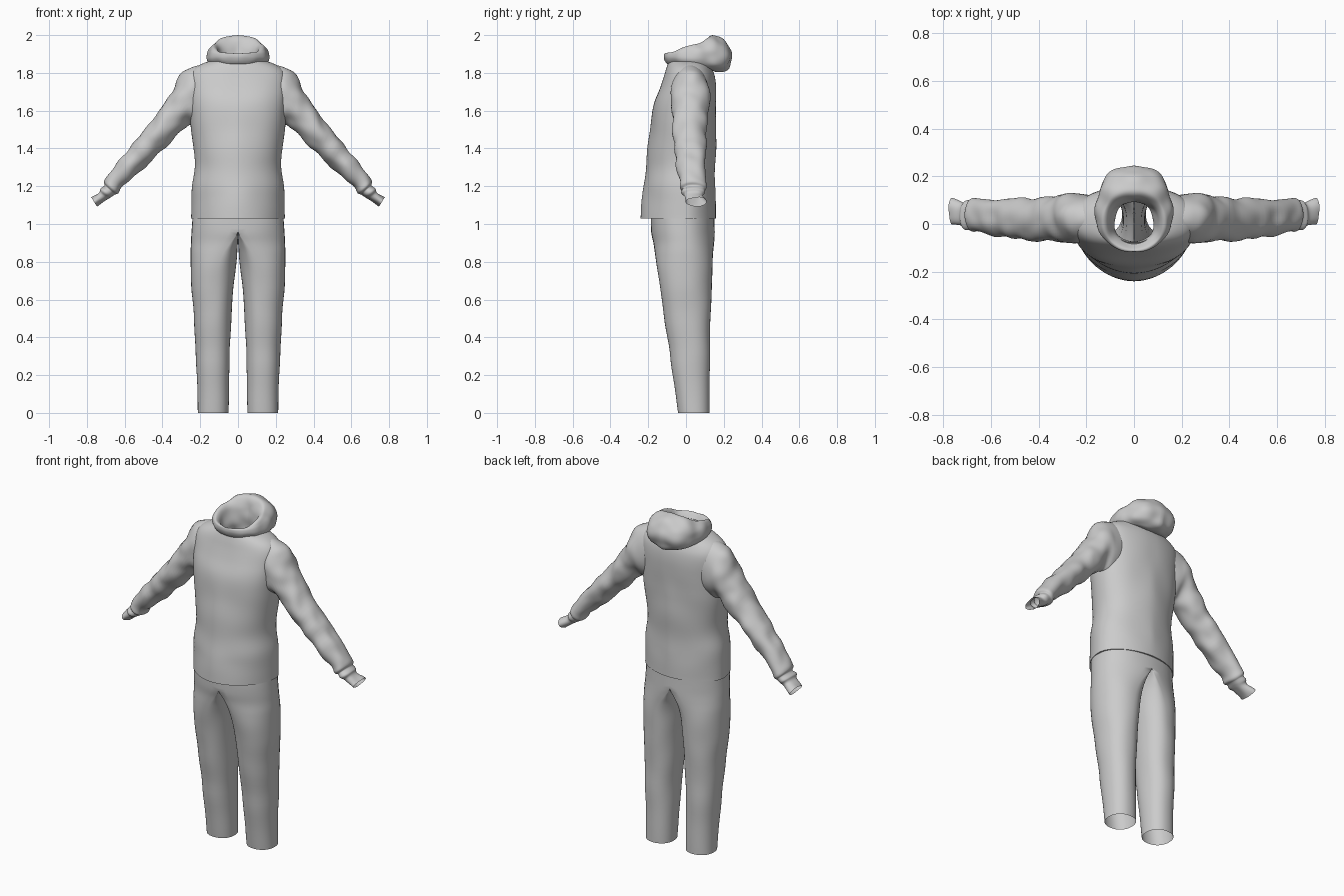
import bpy, bmesh
from math import sin, cos, pi, copysign
from mathutils import Vector, noise

cube = bpy.data.objects.get("Cube")
if cube:
    bpy.data.objects.remove(cube, do_unlink=True)

GREY = (0.6, 0.6, 0.6, 1.0)
cloth = bpy.data.materials.new("grey_cloth")
cloth.use_nodes = True
cloth.diffuse_color = GREY
cloth.node_tree.nodes["Principled BSDF"].inputs["Base Color"].default_value = GREY


def smooth_rows(rows, steps):
    """Catmull-Rom interpolation between rows of section parameters."""
    out = []
    for k in range(len(rows) - 1):
        quad = zip(rows[max(k - 1, 0)], rows[k], rows[k + 1], rows[min(k + 2, len(rows) - 1)])
        quad = list(quad)
        for s in range(steps):
            t = s / steps
            out.append([b + 0.5 * t * (c - a + t * (2*a - 5*b + 4*c - d + t * (3*(b - c) + d - a)))
                        for a, b, c, d in quad])
    return out + [list(rows[-1])]


def power(v, p):
    return copysign(abs(v) ** (2 / p), v)


def loft(name, rows, section, closed, steps=5, count=40, fold=0.0, freq=8.0):
    """Skin a mirrored half of a garment through its cross-sections."""
    bm = bmesh.new()
    span = 2 * pi if closed else pi
    n = count if closed else count + 1
    rings = []
    for row in smooth_rows(rows, steps):
        ring = []
        for i in range(n):
            t = -pi / 2 + span * i / count
            co = Vector(section(row, t))
            co.x = max(co.x, 0.0)
            ring.append(bm.verts.new(co))
        rings.append(ring)
    for low, high in zip(rings, rings[1:]):
        for i in range(count):
            j = (i + 1) % n
            bm.faces.new((low[i], low[j], high[j], high[i]))
    # soft cloth folds, fading out at the first edge
    bm.normal_update()
    for r, ring in enumerate(rings):
        for v in ring:
            on_seam = v.co.x < 0.0001
            v.co += v.normal * fold * min(1, r / 8) * noise.noise(v.co * freq)
            if on_seam:
                v.co.x = 0
    # remove the hidden wall where the two halves join
    wall = [f for f in bm.faces if all(v.co.x < 0.0001 for v in f.verts)]
    bmesh.ops.delete(bm, geom=wall, context='FACES')
    mesh = bpy.data.meshes.new(name)
    bm.to_mesh(mesh)
    bm.free()
    mesh.materials.append(cloth)
    obj = bpy.data.objects.new(name, mesh)
    bpy.context.collection.objects.link(obj)
    mirror = obj.modifiers.new("mirror", 'MIRROR')
    mirror.merge_threshold = 0.0005
    for poly in mesh.polygons:
        poly.use_smooth = True
    return obj


def leg_section(row, t):
    z, inner, outer, mid, front, back = row
    c, s = power(cos(t), 2.2), power(sin(t), 2.2)
    x = mid + c * ((outer - mid) if c > 0 else (mid - inner))
    return x, (front + back) / 2 + s * (back - front) / 2, z


def torso_section(row, t):
    z, width, front, back, p = row
    s = power(sin(t), p)
    return width * power(max(cos(t), 0), p), s * (back if s > 0 else -front), z


def sleeve_section(row, t):
    xt, zt, xb, zb, front, back = row
    c, s = cos(t), sin(t)
    return ((xt + xb) / 2 + c * (xt - xb) / 2,
            (front + back) / 2 - s * (back - front) / 2,
            (zt + zb) / 2 + c * (zt - zb) / 2)


def hood_section(row, t):
    width, front, back, z_front, z_side, z_back = row
    s = sin(t)
    z = z_side + s * (z_back - z_front) / 2 + s * s * ((z_back + z_front) / 2 - z_side)
    return (width * power(max(cos(t), 0), 2.2),
            (front + back) / 2 + s * (back - front) / 2, z)


# trousers: open tubes that merge above the crotch
loft("trousers", [
    (0.00, .050, .213, .13, -.042, .125),
    (0.20, .046, .218, .13, -.070, .126),
    (0.40, .041, .228, .13, -.100, .128),
    (0.60, .030, .240, .125, -.130, .132),
    (0.75, .015, .247, .11, -.150, .138),
    (0.84, .004, .250, .08, -.162, .143),
    (0.90, 0, .250, .04, -.172, .148),
    (0.96, 0, .249, 0, -.185, .152),
    (1.04, 0, .243, 0, -.185, .150),
], leg_section, True, fold=.006, freq=6)

# jacket body, open at the hem and neck
hem = (1.03, .248, -.240, .158, 1.9)
loft("jacket_body", [
    hem,
    (1.10, .248, -.235, .158, 1.9),
    (1.20, .244, -.225, .155, 1.95),
    (1.30, .230, -.213, .155, 2.0),
    (1.42, .235, -.200, .158, 2.1),
    (1.55, .250, -.185, .160, 2.2),
    (1.64, .260, -.168, .160, 2.3),
    (1.72, .264, -.140, .157, 2.3),
    (1.78, .256, -.120, .150, 2.3),
    (1.82, .232, -.108, .138, 2.2),
    (1.85, .185, -.098, .128, 2.1),
    (1.87, .130, -.090, .118, 2.0),
    (1.88, .100, -.080, .108, 2.0),
], torso_section, False, fold=.007, freq=6)

# hem turned under towards the waist
loft("jacket_hem", [(1.03, .232, -.178, .145, 2.1), hem], torso_section, False, steps=1)

# sleeves with gathered cuffs and open ends
loft("sleeves", [
    (.17, 1.845, .17, 1.53, -.070, .120),
    (.25, 1.830, .22, 1.52, -.080, .125),
    (.305, 1.785, .255, 1.53, -.080, .125),
    (.35, 1.705, .29, 1.50, -.075, .120),
    (.40, 1.625, .345, 1.45, -.070, .113),
    (.48, 1.515, .41, 1.385, -.068, .108),
    (.56, 1.420, .485, 1.315, -.060, .105),
    (.64, 1.325, .565, 1.24, -.045, .104),
    (.695, 1.255, .615, 1.19, -.035, .104),
    (.71, 1.225, .635, 1.165, -.033, .105),
    (.706, 1.205, .653, 1.16, -.016, .096),
    (.73, 1.190, .67, 1.145, -.022, .100),
    (.74, 1.170, .69, 1.128, -.006, .092),
    (.778, 1.143, .745, 1.09, -.005, .108),
], sleeve_section, True, steps=6, fold=.012, freq=13)

# hood lying back: outer shell, rim, then lining down into the neck
loft("hood", [
    (.110, -.085, .120, 1.850, 1.850, 1.820),
    (.135, -.100, .180, 1.848, 1.838, 1.802),
    (.155, -.110, .225, 1.862, 1.852, 1.825),
    (.165, -.115, .242, 1.880, 1.875, 1.880),
    (.162, -.115, .230, 1.893, 1.905, 1.940),
    (.150, -.113, .190, 1.900, 1.928, 1.980),
    (.130, -.107, .140, 1.898, 1.940, 1.998),
    (.110, -.095, .110, 1.882, 1.918, 1.970),
    (.092, -.080, .100, 1.860, 1.870, 1.910),
    (.086, -.070, .095, 1.820, 1.820, 1.840),
    (.100, -.080, .100, 1.760, 1.760, 1.760),
], hood_section, False, steps=6, fold=.012, freq=13)
